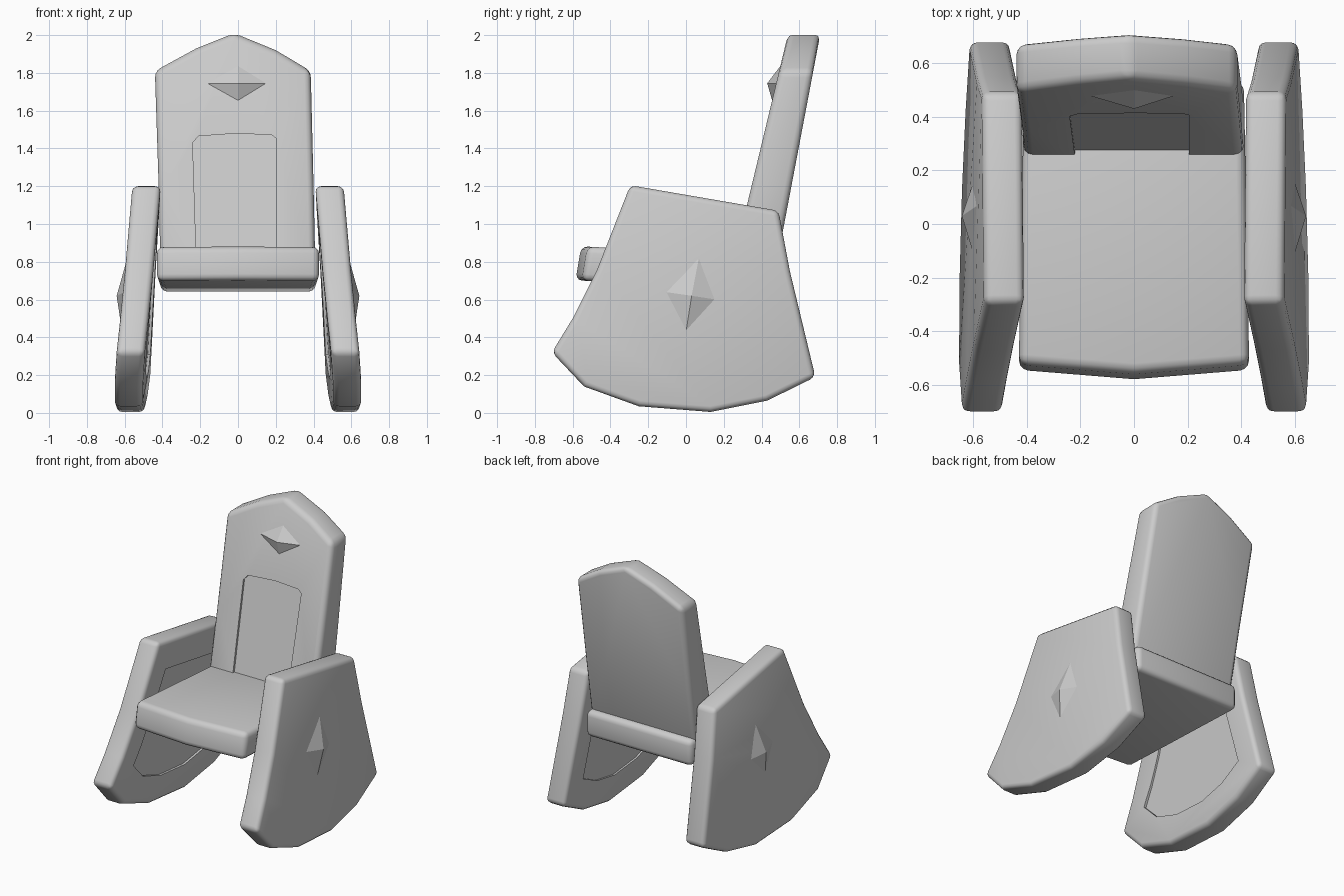
import bpy
import bmesh

if "Cube" in bpy.data.objects:
    bpy.data.objects.remove(bpy.data.objects["Cube"], do_unlink=True)

grey = bpy.data.materials.new("plain grey")
grey.use_nodes = True
COLOUR = (0.6, 0.6, 0.6, 1)
grey.diffuse_color = COLOUR
grey.node_tree.nodes["Principled BSDF"].inputs["Base Color"].default_value = COLOUR


def make_object(name, bm):
    bmesh.ops.recalc_face_normals(bm, faces=bm.faces)
    mesh = bpy.data.meshes.new(name)
    bm.to_mesh(mesh)
    bm.free()
    mesh.materials.append(grey)
    obj = bpy.data.objects.new(name, mesh)
    bpy.context.collection.objects.link(obj)
    return obj


def slab(name, outline, place, start=0.0, end=1.0):
    """Solid between two copies of an outline; place(u, v, t) gives the position."""
    bm = bmesh.new()
    near = [bm.verts.new(place(u, v, start)) for u, v in outline]
    far = [bm.verts.new(place(u, v, end)) for u, v in outline]
    bm.faces.new(near)
    bm.faces.new(far)
    for i in range(len(outline)):
        j = (i + 1) % len(outline)
        bm.faces.new((near[i], near[j], far[j], far[i]))
    return make_object(name, bm)


def finish(obj, bevel, cutter=None):
    """Round the edges, carve the recess and shade smooth."""
    bpy.ops.object.select_all(action="DESELECT")
    bpy.context.view_layer.objects.active = obj
    obj.select_set(True)
    rounding = obj.modifiers.new("rounding", "BEVEL")
    rounding.width = bevel
    rounding.segments = 3
    rounding.limit_method = "ANGLE"
    bpy.ops.object.modifier_apply(modifier="rounding")
    if cutter:
        carve = obj.modifiers.new("carve", "BOOLEAN")
        carve.operation = "DIFFERENCE"
        carve.solver = "EXACT"
        carve.object = cutter
        bpy.ops.object.modifier_apply(modifier="carve")
        bpy.data.objects.remove(cutter, do_unlink=True)
    bpy.ops.object.shade_smooth_by_angle(angle=0.6)


def stud(name, corners, tip, root):
    """Faceted diamond: four corners, a raised tip and a buried root."""
    bm = bmesh.new()
    ring = [bm.verts.new(c) for c in corners]
    for end in (bm.verts.new(tip), bm.verts.new(root)):
        for i in range(4):
            bm.faces.new((ring[i], ring[(i + 1) % 4], end))
    return make_object(name, bm)


# Seat: slopes gently down to the rear
def seat_place(x, y, t):
    return (x, y + 0.03 * t * (y < 0), 0.67 - 0.055 * y + 0.18 * t)


seat_outline = [(-0.43, -0.55), (0, -0.585), (0.43, -0.55), (0.41, 0.53), (-0.41, 0.53)]
finish(slab("seat", seat_outline, seat_place), 0.035)


# Backrest: leaning board with a pointed top and a shallow front recess
def back_place(x, z, t):
    front = 0.27 + 0.24 * (z - 0.88)
    rear = 0.52 + 0.19 * (z - 1)
    return (x, front + (rear - front) * t, z)


back_outline = [(-0.41, 0.74), (0.41, 0.74), (0.40, 1.2), (0.385, 1.81),
                (0.2, 1.92), (-0.02, 2.01), (-0.22, 1.93), (-0.44, 1.81), (-0.42, 1.2)]
recess = [(-0.22, 0.8), (0.205, 0.8), (0.205, 1.45), (0.18, 1.47), (0, 1.48),
          (-0.21, 1.465), (-0.24, 1.43)]
backrest = slab("backrest", back_outline, back_place)
finish(backrest, 0.035, slab("recess_cutter", recess, back_place, -0.5, 0.07))

stud("backrest_stud",
     [(-0.17, 0.48, 1.745), (0, 0.46, 1.64), (0.155, 0.48, 1.745), (0, 0.51, 1.85)],
     (0, 0.43, 1.745), (0, 0.53, 1.745))

# Rocker sides: leaning panels with a curved foot and an inner recess
side_outline = [(-0.295, 1.205), (0.49, 1.07), (0.55, 0.75), (0.685, 0.19),
                (0.43, 0.065), (0.13, 0.005), (-0.25, 0.035), (-0.54, 0.14),
                (-0.71, 0.32), (-0.6, 0.5), (-0.47, 0.76)]
inner_outline = [(0.68 * y + 0.01, 0.66 * (z - 0.6) + 0.58) for y, z in side_outline]

for side, label in ((1, "left"), (-1, "right")):
    def side_place(y, z, t, s=side):
        drop = 1.2 - z
        centre = 0.482 + 0.075 * drop - 0.03 * y * drop
        return (s * (centre - 0.073 + 0.15 * t), y, z)

    panel = slab(label + "_rocker", side_outline, side_place)
    finish(panel, 0.03, slab("panel_cutter", inner_outline, side_place, -0.6, 0.1))
    corners = [(-0.11, 0.64), (0, 0.43), (0.16, 0.60), (0.07, 0.83)]
    stud(label + "_rocker_stud", [side_place(y, z, 0.98) for y, z in corners],
         side_place(0.03, 0.62, 1.27), side_place(0.03, 0.62, 0.7))
